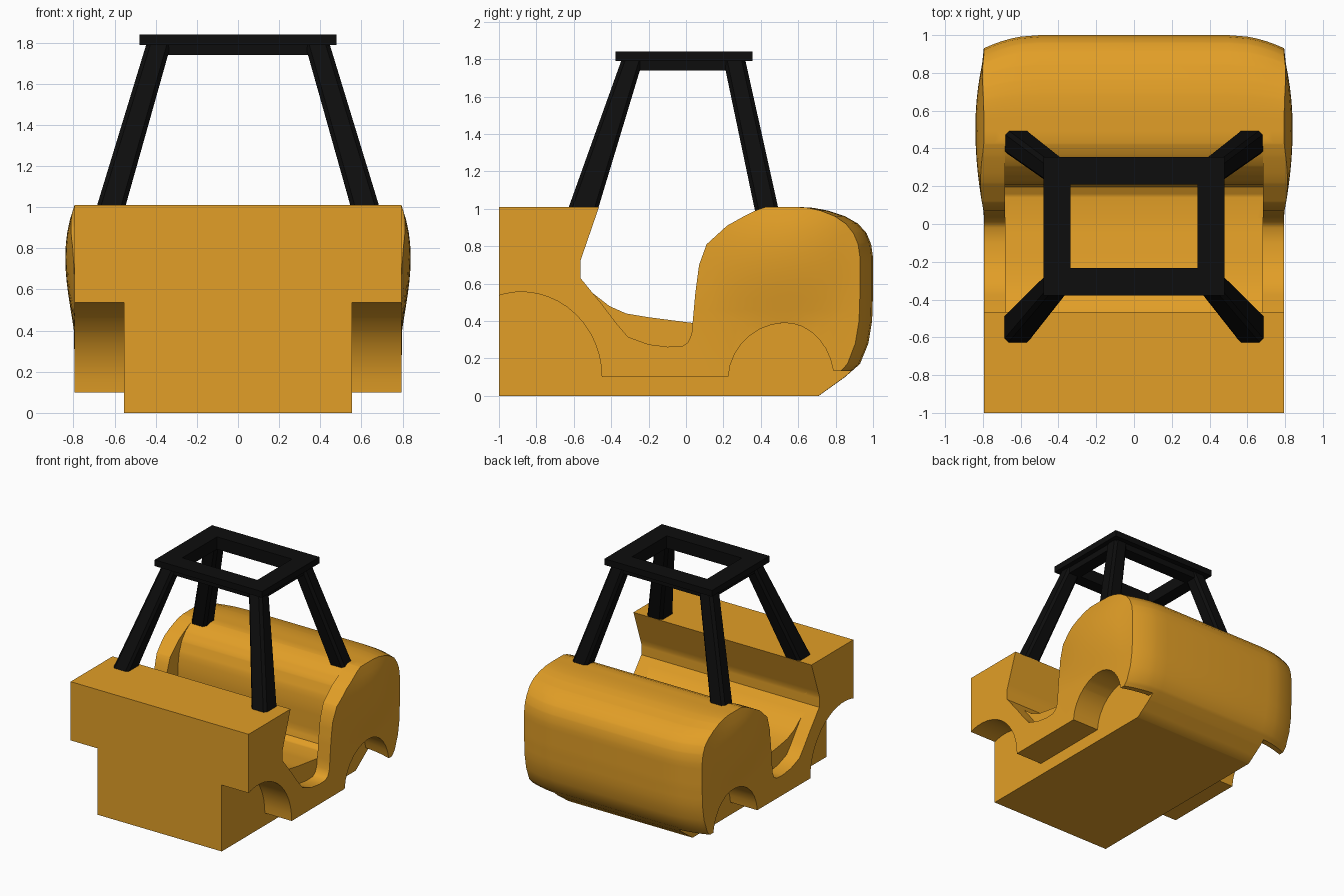
import bpy, bmesh, math
from mathutils import Vector

if "Cube" in bpy.data.objects:
    bpy.data.objects.remove(bpy.data.objects["Cube"])


def material(name, color):
    m = bpy.data.materials.new(name)
    m.diffuse_color = (*color, 1)
    m.use_nodes = True
    m.node_tree.nodes["Principled BSDF"].inputs["Base Color"].default_value = m.diffuse_color
    return m


YELLOW = material("warm yellow", (0.76, 0.345, 0.02))
BLACK = material("black", (0.004, 0.004, 0.004))


def add(name, bm, mat):
    bmesh.ops.recalc_face_normals(bm, faces=bm.faces)
    me = bpy.data.meshes.new(name)
    bm.to_mesh(me)
    bm.free()
    me.materials.append(mat)
    ob = bpy.data.objects.new(name, me)
    bpy.context.collection.objects.link(ob)
    return ob


def prism(name, profile, x0, x1, mat=YELLOW):
    """Extrude a (y, z) side profile along x."""
    bm = bmesh.new()
    f = bm.faces.new([bm.verts.new((x0, y, z)) for y, z in profile])
    r = bmesh.ops.extrude_face_region(bm, geom=[f])
    vs = [v for v in r["geom"] if isinstance(v, bmesh.types.BMVert)]
    bmesh.ops.translate(bm, verts=vs, vec=(x1 - x0, 0, 0))
    return add(name, bm, mat)


def arc(cy, cz, ry, rz, a0, a1, n):
    return [(cy + ry * math.cos(math.radians(a0 + (a1 - a0) * i / n)),
             cz + rz * math.sin(math.radians(a0 + (a1 - a0) * i / n))) for i in range(n + 1)]


def smooth(ob, angle):
    bpy.ops.object.select_all(action='DESELECT')
    ob.select_set(True)
    bpy.context.view_layer.objects.active = ob
    bpy.ops.object.shade_smooth_by_angle(angle=math.radians(angle))


# body block with rounded nose
body = prism("body", [(-1, 0), (0.71, 0), (0.85, 0.1), (0.93, 0.17), (0.975, 0.28), (0.995, 0.4),
                      (1, 0.55), (1, 0.74), (0.99, 0.81), (0.965, 0.87), (0.92, 0.92), (0.85, 0.96),
                      (0.76, 0.99), (0.68, 1.005), (0.6, 1.01), (-1, 1.01)], -0.795, 0.795)

# cockpit scoop, door cut-outs and wheel arches
seat_back = [(0.43, 1.1), (-0.43, 1.1), (-0.465, 1.01), (-0.565, 0.72), (-0.565, 0.63)]
cockpit = seat_back + [(-0.5, 0.55), (-0.41, 0.48), (-0.32, 0.44), (-0.2, 0.42), (0.03, 0.39),
                       (0.15, 0.395), (0.195, 0.42), (0.21, 0.48), (0.21, 0.7), (0.225, 0.8),
                       (0.26, 0.89), (0.31, 0.95), (0.37, 0.99), (0.43, 1.011)]
door = seat_back + [(-0.45, 0.49), (-0.37, 0.385), (-0.31, 0.315), (-0.2, 0.275), (-0.1, 0.262),
                    (-0.02, 0.265), (0.01, 0.285), (0.03, 0.33), (0.05, 0.55), (0.07, 0.7),
                    (0.11, 0.81), (0.22, 0.91), (0.31, 0.96), (0.37, 0.99), (0.43, 1.011)]
arches = ([(-1.2, -0.1), (-1.2, 0.5)] + arc(-0.88, 0.1, 0.43, 0.455, 110, 0, 14)
          + arc(0.535, 0.08, 0.31, 0.31, 176, 10, 14) + [(1.2, 0.134), (1.2, -0.1)])
cutters = [prism("cockpit_cutter", cockpit, -0.684, 0.684)]
for s in (-1, 1):
    cutters.append(prism("door_cutter", door, s * 0.682, s * 1.0))
    cutters.append(prism("arch_cutter", arches, s * 0.555, s * 1.0))
for c in cutters:
    c.hide_render = True
    m = body.modifiers.new("cut", 'BOOLEAN')
    m.operation, m.solver, m.object = 'DIFFERENCE', 'EXACT', c
dg = bpy.context.evaluated_depsgraph_get()
mesh = bpy.data.meshes.new_from_object(body.evaluated_get(dg))
body.modifiers.clear()
body.data = mesh
for c in cutters:
    bpy.data.objects.remove(c)

# slice the body, then bulge the hood sides and round the nose corners
bm = bmesh.new()
bm.from_mesh(mesh)
planes = [((0, y / 100, 0), (0, 1, 0)) for y in range(14, 98, 7)]
planes += [((0, 0, z / 100), (0, 0, 1)) for z in range(40, 100, 6)]
planes += [((s * x, 0, 0), (1, 0, 0)) for s in (-1, 1) for x in (0.5, 0.6, 0.65, 0.7, 0.74, 0.77)]
for co, no in planes:
    bmesh.ops.bisect_plane(bm, geom=bm.verts[:] + bm.edges[:] + bm.faces[:], dist=1e-5,
                           plane_co=co, plane_no=no)


def clamp(t):
    return min(1, max(0, t))


for v in bm.verts:
    x, y, z = v.co
    if abs(x) > 0.79:
        t, s = clamp((y - 0.06) / 0.9), clamp((z - 0.37) / 0.64) ** 1.35
        v.co.x += math.copysign(0.045 * 16 * t * (1 - t) * s * (1 - s), x)
    v.co.y -= 0.07 * clamp((abs(x) - 0.5) / 0.295) ** 2 * clamp((y - 0.5) / 0.45)
bm.to_mesh(mesh)
bm.free()
smooth(body, 38)


# roof posts: slanted bars between two rectangles
def post(name, s, bottom, top):
    bm = bmesh.new()
    rings = []
    for (x0, x1, y0, y1, z) in (bottom, top):
        c = 0.02
        pts = [(x0 + c, y0), (x1 - c, y0), (x1, y0 + c), (x1, y1 - c),
               (x1 - c, y1), (x0 + c, y1), (x0, y1 - c), (x0, y0 + c)]
        rings.append([bm.verts.new((s * x, y, z)) for x, y in pts])
    bm.faces.new(rings[0])
    bm.faces.new(rings[1])
    for i in range(8):
        j = (i + 1) % 8
        bm.faces.new((rings[0][i], rings[0][j], rings[1][j], rings[1][i]))
    return add(name, bm, BLACK)


for s, side in ((-1, "left"), (1, "right")):
    post(side + "_front_post", s, (0.55, 0.688, -0.63, -0.47, 1.0), (0.325, 0.445, -0.345, -0.23, 1.795))
    post(side + "_back_post", s, (0.56, 0.695, 0.375, 0.503, 0.96), (0.325, 0.445, 0.2, 0.317, 1.795))


# roof frame: square ring with a wider top plate
def ring(name, outer, inner, z0, z1):
    bm = bmesh.new()
    loops = []
    for (x, y0, y1), z in ((outer, z0), (outer, z1), (inner, z1), (inner, z0)):
        loops.append([bm.verts.new(p) for p in ((-x, y0, z), (x, y0, z), (x, y1, z), (-x, y1, z))])
    for k in range(4):
        a, b = loops[k], loops[(k + 1) % 4]
        for i in range(4):
            j = (i + 1) % 4
            bm.faces.new((a[i], a[j], b[j], b[i]))
    return add(name, bm, BLACK)


hole = (0.335, -0.232, 0.21)
ring("roof_frame", (0.48, -0.378, 0.355), hole, 1.79, 1.84)
ring("roof_frame_lower", (0.44, -0.338, 0.312), hole, 1.74, 1.79)
